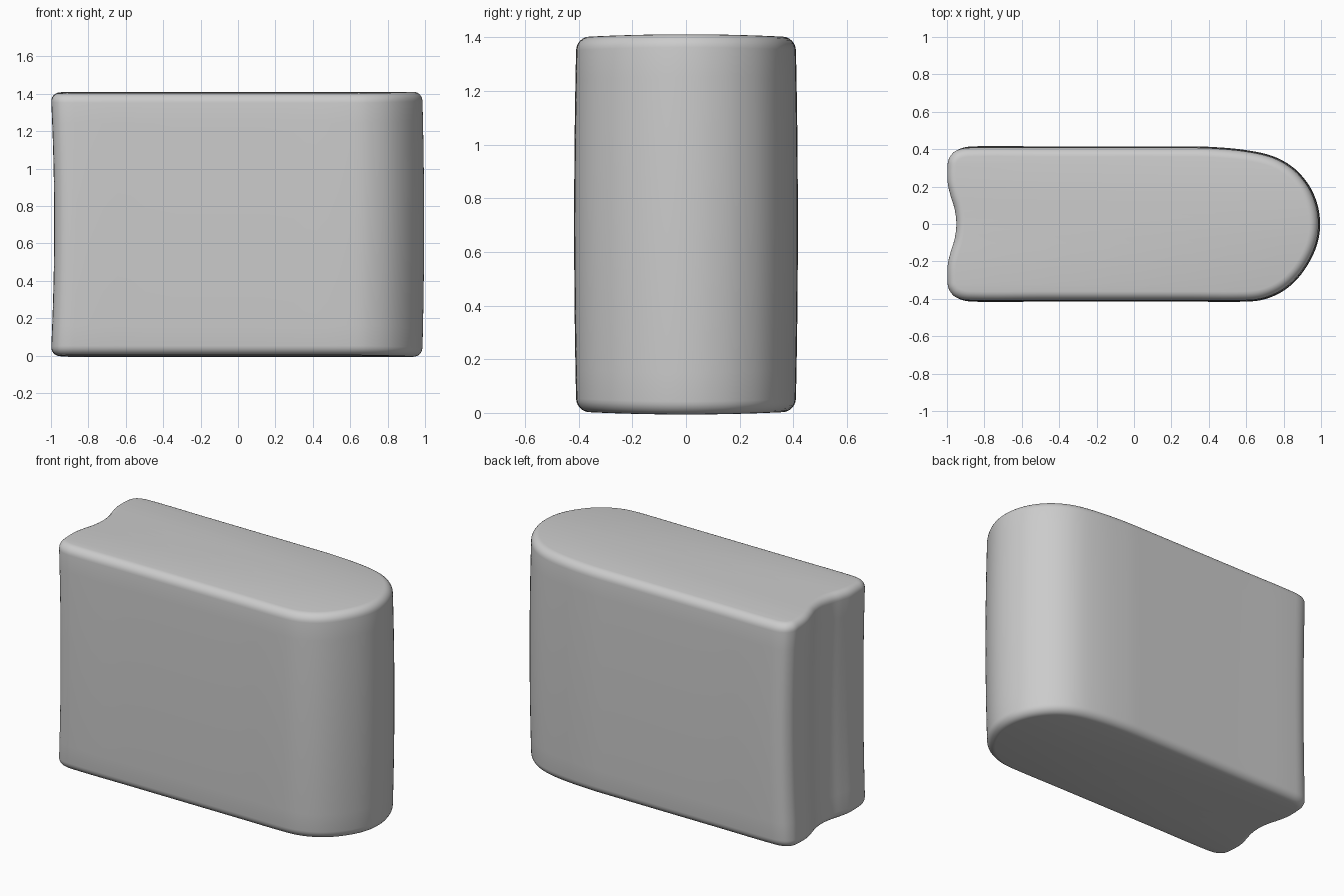
import bpy, bmesh, math
from mathutils import Vector

if "Cube" in bpy.data.objects:
    bpy.data.objects.remove(bpy.data.objects["Cube"])

H, R = 1.395, 0.048   # body height and edge rounding

# Plan outline, anticlockwise from the nose tip
pts = [(0.995, 0), (0.982, 0.10), (0.94, 0.20), (0.86, 0.295), (0.75, 0.36), (0.6, 0.395),
       (0.4, 0.413), (0.25, 0.415), (-0.5, 0.415), (-0.88, 0.415), (-0.955, 0.398),
       (-0.992, 0.355), (-1.0, 0.30), (-0.998, 0.22), (-0.982, 0.15), (-0.961, 0.08), (-0.952, 0),
       (-0.961, -0.08), (-0.982, -0.15), (-0.998, -0.22), (-1.0, -0.30), (-0.992, -0.355),
       (-0.955, -0.398), (-0.88, -0.415), (-0.5, -0.415), (0.3, -0.415), (0.6, -0.415),
       (0.7, -0.402), (0.8, -0.357), (0.88, -0.286), (0.945, -0.19), (0.983, -0.095)]


def smooth_loop(points, steps=5):
    p = [Vector(q) for q in points]
    n = len(p)
    tan = [(p[(i + 1) % n] - p[i - 1]).normalized() for i in range(n)]
    out = []
    for i in range(n):
        a, b = p[i], p[(i + 1) % n]
        d = (b - a).length
        for k in range(steps):
            t = k / steps
            out.append(a * (2*t**3 - 3*t*t + 1) + tan[i] * d * (t**3 - 2*t*t + t)
                       + b * (3*t*t - 2*t**3) + tan[(i + 1) % n] * d * (t**3 - t*t))
    return out


loop = smooth_loop(pts)
n = len(loop)
normals = []
for i in range(n):
    d = (loop[(i + 1) % n] - loop[i - 1]).normalized()
    normals.append(Vector((d.y, -d.x)))

# Vertical section: rounded lower edge, wall, rounded upper edge
arc = [i * math.pi / 12 for i in range(7)]
rings = [(R * (1 - math.sin(a)), R * (1 - math.cos(a))) for a in arc]
walls = [(0, R + (H - 2 * R) * k / 12) for k in range(1, 12)]
rings = rings + walls + [(o, H - z) for o, z in reversed(rings)]

bm = bmesh.new()
rows = []
for off, z in rings:
    rows.append([bm.verts.new((*(c - m * off), z)) for c, m in zip(loop, normals)])
for a, b in zip(rows, rows[1:]):
    for i in range(n):
        j = (i + 1) % n
        bm.faces.new((a[i], a[j], b[j], b[i]))
bm.faces.new(rows[0][::-1])
bm.faces.new(rows[-1])

# Slice the caps so they can be domed
for k in range(-6, 7):
    caps = [f for f in bm.faces if abs(f.normal.z) > 0.999 or len(f.verts) > 8]
    bm.normal_update()
    caps = [f for f in bm.faces if abs(f.normal.z) > 0.9999]
    geom = caps + list({e for f in caps for e in f.edges}) + list({v for f in caps for v in f.verts})
    bmesh.ops.bisect_plane(bm, geom=geom, plane_co=(0, k * 0.055 + 0.0011, 0), plane_no=(0, 1, 0))

# Gentle dome on caps, bulging sides and nose, hollow rear
for v in bm.verts:
    x, y, z = v.co
    t = 2 * z / H - 1
    mid = 1 - t * t
    v.co.z = z + 0.011 * (1 - (y / 0.415) ** 2) * t + 0.005
    v.co.y = y * (0.98 + 0.02 * mid)
    if x > 0:
        v.co.x = x * (0.99 + 0.01 * mid)
    else:
        v.co.x = x + 0.018 * mid * x * x
bmesh.ops.recalc_face_normals(bm, faces=bm.faces)

mesh = bpy.data.meshes.new("rounded_block")
bm.to_mesh(mesh)
bm.free()
block = bpy.data.objects.new("rounded_block", mesh)
bpy.context.collection.objects.link(block)
bpy.context.view_layer.objects.active = block
block.select_set(True)
bpy.ops.object.shade_smooth_by_angle(angle=math.radians(40))
